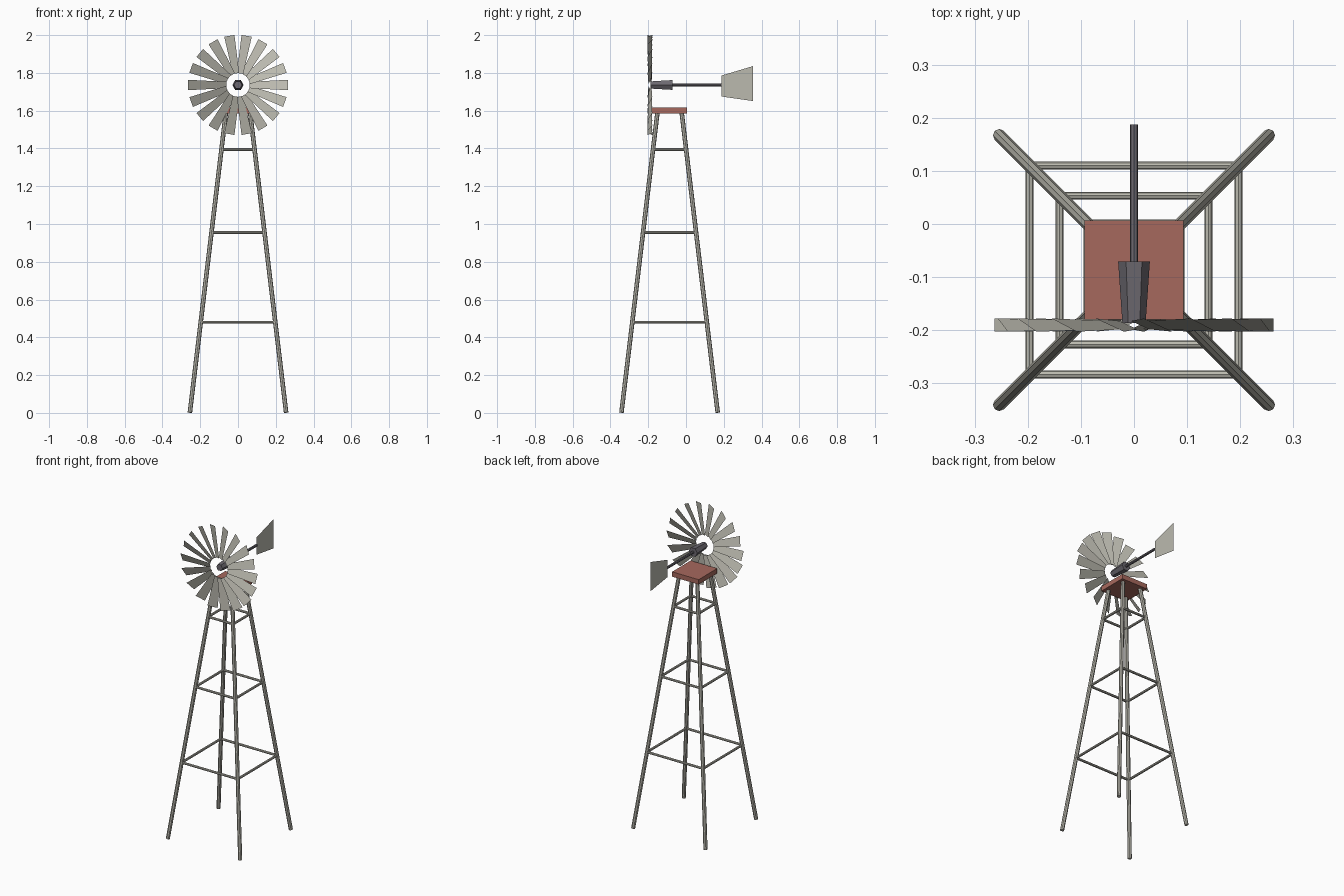
import bpy, bmesh, math
from mathutils import Vector, Matrix

if "Cube" in bpy.data.objects:
    bpy.data.objects.remove(bpy.data.objects["Cube"])


def material(name, rgb):
    m = bpy.data.materials.new(name)
    m.diffuse_color = (*rgb, 1)
    m.use_nodes = True
    m.node_tree.nodes["Principled BSDF"].inputs["Base Color"].default_value = m.diffuse_color
    return m


STEEL = material("pale steel", (0.50, 0.49, 0.43))
IRON = material("dark iron", (0.15, 0.14, 0.16))
BOARD = material("red board", (0.38, 0.14, 0.11))

CY = -0.087               # tower centre in y
HUB_Z = 1.736             # wheel axis height
WHEEL_Y = -0.191


def add_object(name, bm, mat):
    mesh = bpy.data.meshes.new(name)
    bm.to_mesh(mesh)
    bm.free()
    mesh.materials.append(mat)
    ob = bpy.data.objects.new(name, mesh)
    bpy.context.collection.objects.link(ob)
    return ob


def rod(name, a, b, r1, r2, sides, mat, turn=0.0):
    """Tapered rod from a to b."""
    a, b = Vector(a), Vector(b)
    d = b - a
    rot = d.to_track_quat('Z', 'Y').to_matrix().to_4x4()
    bm = bmesh.new()
    bmesh.ops.create_cone(bm, cap_ends=True, segments=sides, radius1=r1,
                          radius2=r2, depth=d.length,
                          matrix=Matrix.Translation((a + b) / 2) @ rot
                          @ Matrix.Rotation(turn, 4, 'Z'))
    return add_object(name, bm, mat)


def half(z):
    """Half spread of the legs at height z."""
    return 0.255 - 0.12 * z


# Four leaning legs
corners = [(-1, -1), (1, -1), (1, 1), (-1, 1)]


def leg_point(c, z):
    return (c[0] * half(z), CY + c[1] * half(z), z)


for i, c in enumerate(corners):
    rod(f"leg_{i + 1}", leg_point(c, 0.002), leg_point(c, 1.59), 0.012, 0.012, 8, STEEL)

# Three square levels of cross rails
for level, z in enumerate((0.48, 0.955, 1.395)):
    for i in range(4):
        rod(f"rail_{level + 1}_{i + 1}", leg_point(corners[i], z),
            leg_point(corners[(i + 1) % 4], z), 0.0075, 0.0075, 8, STEEL)

# Platform
bm = bmesh.new()
bmesh.ops.create_cube(bm, size=1, matrix=Matrix.Translation((0, CY, 1.6))
                      @ Matrix.Diagonal((0.187, 0.187, 0.031, 1)))
add_object("platform", bm, BOARD)

# Six-sided hub and tail shaft
hub = rod("hub", (0, -0.187, HUB_Z), (0, -0.071, HUB_Z), 0.022, 0.03, 6, IRON)
xs = max(v.co.x for v in hub.data.vertices)
if xs < 0.029:            # keep corners pointing sideways
    hub.data.transform(Matrix.Translation((0, 0, HUB_Z)) @ Matrix.Rotation(math.pi / 6, 4, 'Y')
                       @ Matrix.Translation((0, 0, -HUB_Z)))
rod("tail_shaft", (0, -0.08, HUB_Z), (0, 0.188, HUB_Z), 0.008, 0.008, 8, IRON)

# Thin tail vane
bm = bmesh.new()
bm.faces.new([bm.verts.new((0, y, z)) for y, z in
              ((0.188, 1.675), (0.355, 1.651), (0.355, 1.836), (0.188, 1.786))])
add_object("tail_vane", bm, STEEL)

# Wheel of eighteen pitched, tapered blades
bm = bmesh.new()
pitch = 0.0125 / 0.0275   # depth against width
for i in range(18):
    rot = Matrix.Rotation(-i * math.tau / 18, 4, 'Y')
    pts = [(r, w * pitch, w) for r, w in
           ((0.062, -0.017), (0.264, -0.0275), (0.264, 0.0275), (0.062, 0.017))]
    bm.faces.new([bm.verts.new(rot @ Vector(p) + Vector((0, WHEEL_Y, HUB_Z))) for p in pts])
add_object("wheel_blades", bm, STEEL)
